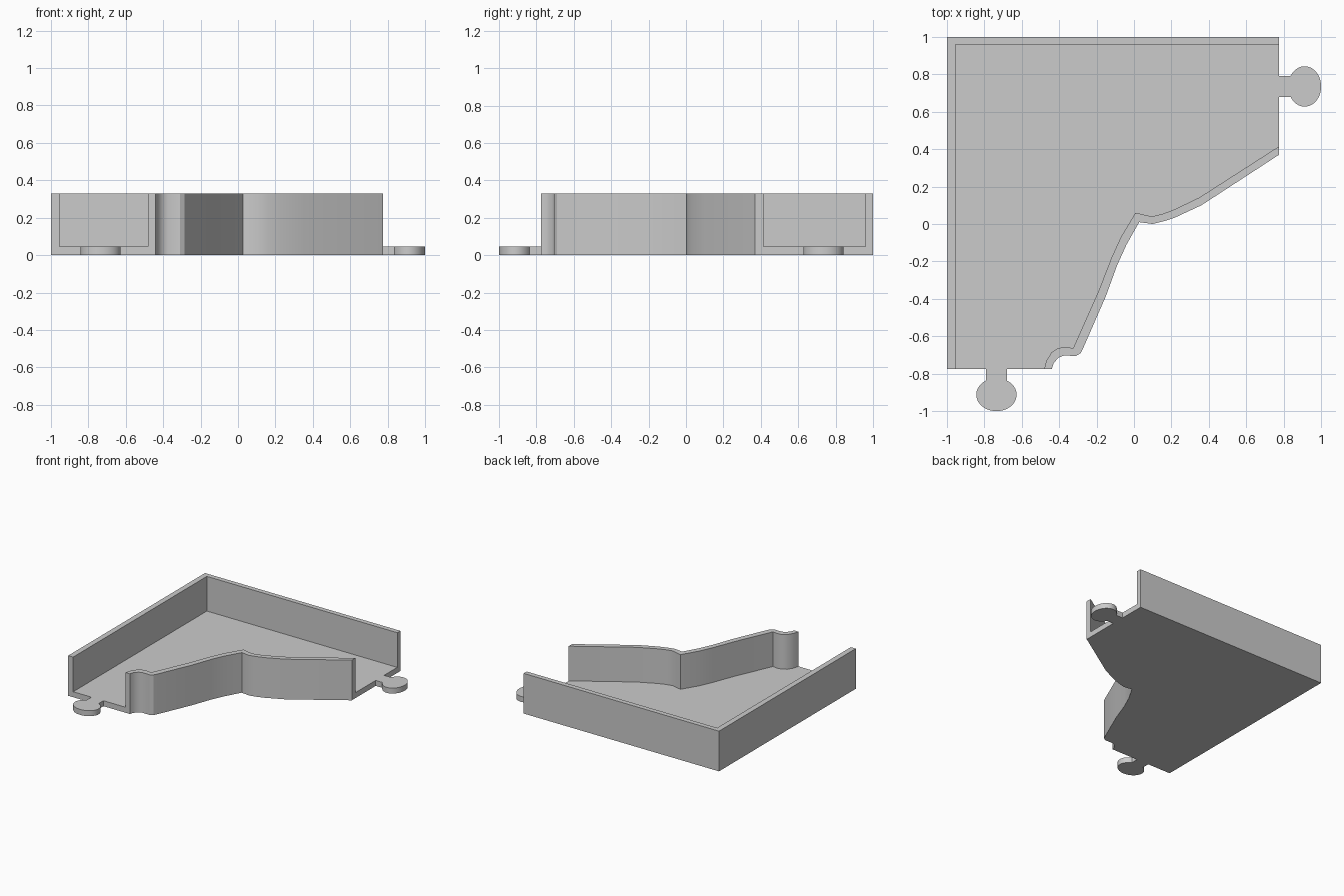
import bpy
import bmesh
from math import asin, cos, sin, pi

WALL_TOP, FLOOR_TOP, EDGE, REACH = 0.33, 0.045, 0.775, 1.2

old_cube = bpy.data.objects.get("Cube")
if old_cube:
    bpy.data.objects.remove(old_cube, do_unlink=True)


def make_prism(name, outline, bottom, top):
    """Extrude a flat outline into a solid."""
    bm = bmesh.new()
    face = bm.faces.new([bm.verts.new((x, y, bottom)) for x, y in outline])
    result = bmesh.ops.extrude_face_region(bm, geom=[face])
    raised = [v for v in result["geom"] if isinstance(v, bmesh.types.BMVert)]
    bmesh.ops.translate(bm, verts=raised, vec=(0, 0, top - bottom))
    bmesh.ops.recalc_face_normals(bm, faces=bm.faces)
    mesh = bpy.data.meshes.new(name)
    bm.to_mesh(mesh)
    bm.free()
    obj = bpy.data.objects.new(name, mesh)
    bpy.context.collection.objects.link(obj)
    return obj


def tab_outline(side=0.735, centre=0.912, depth=0.088, width=0.108, neck=0.055, steps=32):
    """Rounded connector tab as (outward, sideways) points, from low side to high."""
    start = -pi + asin(neck / width)
    knob = []
    for i in range(steps + 1):
        a = start * (1 - 2 * i / steps)
        knob.append((centre + depth * cos(a), side + width * sin(a)))
    return [(EDGE, side - neck)] + knob + [(EDGE, side + neck)]


# Curved front wall: outer and inner faces, from front edge to right edge
outer_curve = [(-0.44, -EDGE), (-0.43, -0.745), (-0.405, -0.715), (-0.375, -0.703),
               (-0.31, -0.705), (-0.285, -0.69), (-0.27, -0.66), (-0.15, -0.385),
               (-0.09, -0.22), (-0.04, -0.11), (0.028, 0.01), (0.1, 0), (0.16, 0.015),
               (0.22, 0.035), (0.36, 0.1), (EDGE, 0.37)]
inner_curve = [(-0.48, -EDGE), (-0.468, -0.73), (-0.44, -0.685), (-0.405, -0.663),
               (-0.37, -0.658), (-0.325, -0.663), (-0.19, -0.36), (-0.12, -0.18),
               (-0.07, -0.07), (0.008, 0.06), (0.095, 0.04), (0.15, 0.053),
               (0.21, 0.075), (0.35, 0.142), (EDGE, 0.415)]

# Whole footprint with a connector tab on the right and another on the front
right_tab = tab_outline()
front_tab = [(-side, -out) for out, side in reversed(right_tab)]
footprint = outer_curve + right_tab + [(EDGE, 1), (-1, 1), (-1, -EDGE)] + front_tab
tray = make_prism("tray_tile", footprint, 0, WALL_TOP)

# Hollow the channel, leaving the floor, low tabs and walls
channel = ([(inner_curve[0][0], -REACH)] + inner_curve
           + [(REACH, inner_curve[-1][1]), (REACH, 0.96), (-0.955, 0.96), (-0.955, -REACH)])
cutter = make_prism("channel_cutter", channel, FLOOR_TOP, 1)
cutter.hide_render = True

cut = tray.modifiers.new("hollow channel", "BOOLEAN")
cut.operation = "DIFFERENCE"
cut.solver = "EXACT"
cut.object = cutter
bpy.ops.object.select_all(action="DESELECT")
tray.select_set(True)
bpy.context.view_layer.objects.active = tray
bpy.ops.object.modifier_apply(modifier=cut.name)
bpy.data.objects.remove(cutter, do_unlink=True)
bpy.ops.object.shade_smooth_by_angle(angle=pi / 6)

# Single plain grey
grey = bpy.data.materials.new("plain grey")
grey.use_nodes = True
colour = (0.6, 0.6, 0.6, 1)
grey.diffuse_color = colour
grey.node_tree.nodes["Principled BSDF"].inputs["Base Color"].default_value = colour
tray.data.materials.clear()
tray.data.materials.append(grey)
